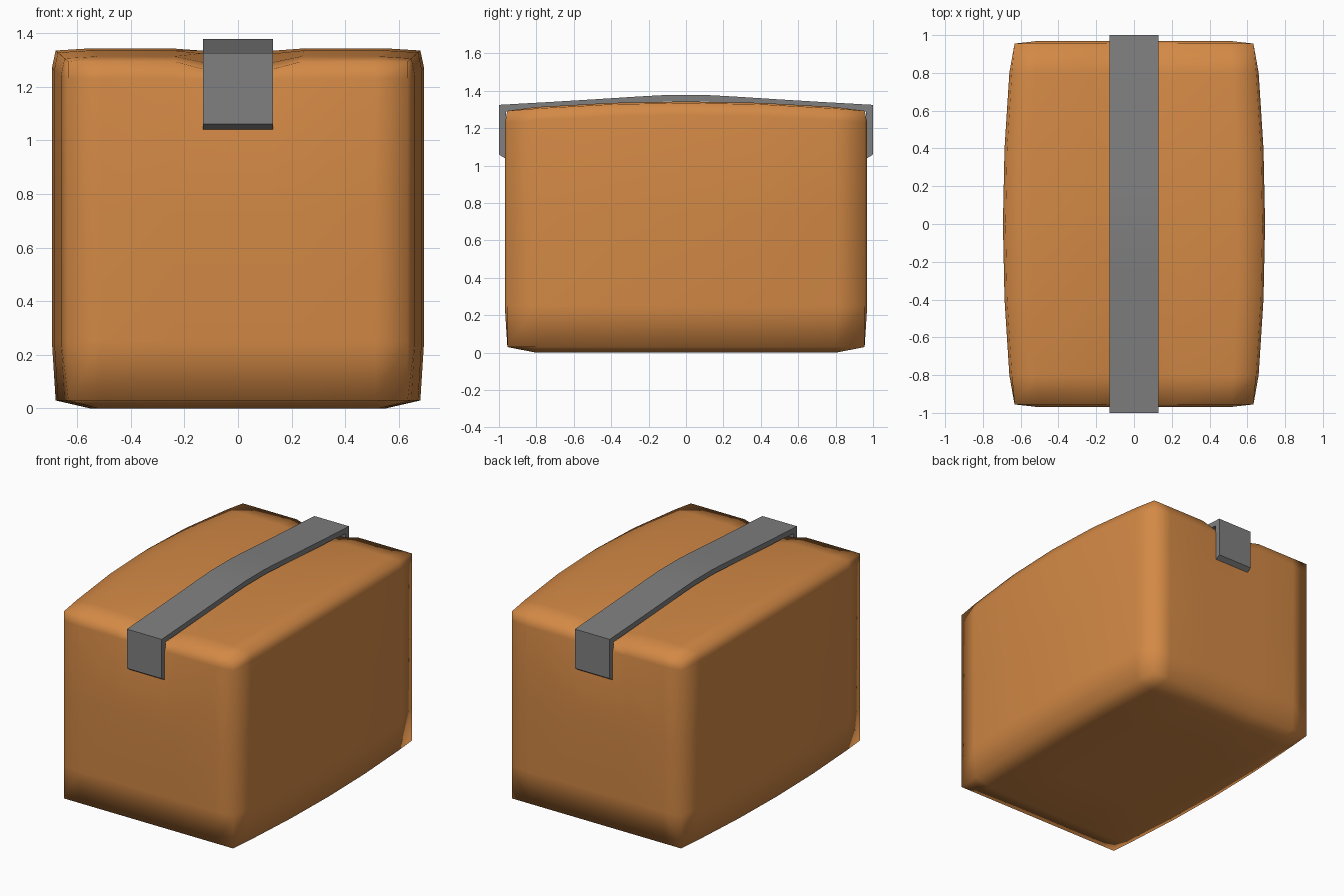
import bpy, bmesh

if "Cube" in bpy.data.objects:
    bpy.data.objects.remove(bpy.data.objects["Cube"])


def material(name, rgb):
    m = bpy.data.materials.new(name)
    m.diffuse_color = (*rgb, 1)
    m.use_nodes = True
    m.node_tree.nodes["Principled BSDF"].inputs["Base Color"].default_value = m.diffuse_color
    return m


def finish(bm, name, mat, angle=None):
    bmesh.ops.recalc_face_normals(bm, faces=bm.faces)
    me = bpy.data.meshes.new(name)
    bm.to_mesh(me)
    bm.free()
    me.materials.append(mat)
    ob = bpy.data.objects.new(name, me)
    bpy.context.collection.objects.link(ob)
    bpy.ops.object.select_all(action='DESELECT')
    ob.select_set(True)
    bpy.context.view_layer.objects.active = ob
    if angle:
        bpy.ops.object.shade_smooth_by_angle(angle=angle)
    else:
        bpy.ops.object.shade_smooth()
    return ob


cardboard = material("cardboard orange", (0.65, 0.25, 0.06))
grey = material("tape grey", (0.215, 0.215, 0.215))

# Box: surface of a lattice, with bulged sides, arched lid and a dip under the tape
XS = [-.68, -.55, -.25, -.14, .14, .25, .55, .68]
YS = [-.955, -.8, -.4, 0, .4, .8, .955]
ZS = [.03, .25, .75, 1.27, 1.335]
AXES = (XS, YS, ZS)
PUSH = ((-.014, .014), (-.014, .014), (-.03, .008))   # face swell at low / high end


def place(idx):
    p = [AXES[a][idx[a]] for a in range(3)]
    ends = [a for a in range(3) if idx[a] in (0, len(AXES[a]) - 1)]
    if len(ends) == 1:
        a = ends[0]
        p[a] += PUSH[a][idx[a] > 0]
    x, y, z = p
    t = (y / .955) ** 2
    if idx[2] == len(ZS) - 1 and abs(x) < .2:
        z -= .008 + .02 * min(t, 1)
    return x * (1 - .07 * t), y, z - .042 * t * max(0, (z - .25) / 1.085)


bm = bmesh.new()
verts = {}


def vert(idx):
    if idx not in verts:
        verts[idx] = bm.verts.new(place(idx))
    return verts[idx]


for a in range(3):
    b, c = (a + 1) % 3, (a + 2) % 3
    for side in (0, len(AXES[a]) - 1):
        for i in range(len(AXES[b]) - 1):
            for j in range(len(AXES[c]) - 1):
                quad = []
                for di, dj in ((0, 0), (1, 0), (1, 1), (0, 1)):
                    idx = [0, 0, 0]
                    idx[a], idx[b], idx[c] = side, i + di, j + dj
                    quad.append(vert(tuple(idx)))
                bm.faces.new(quad)
finish(bm, "box", cardboard)

# Tape: folded strip over the lid, outer and inner profile in the y-z plane
half_out = [(1, 1.06), (1, 1.325), (.75, 1.339), (.5, 1.354), (.25, 1.37), (.1, 1.378)]
half_in = [(.962, 1.035), (.962, 1.29), (.75, 1.304), (.5, 1.319), (.25, 1.335), (.1, 1.343)]


def mirrored(half):
    return half + [(-y, z) for y, z in reversed(half)]


bm = bmesh.new()
rings = [[bm.verts.new((x, y, z)) for x in (-.13, .13) for y, z in (o, i)]
         for o, i in zip(mirrored(half_out), mirrored(half_in))]
for r, s in zip(rings, rings[1:]):
    for p, q in ((0, 1), (1, 3), (3, 2), (2, 0)):
        bm.faces.new((r[p], r[q], s[q], s[p]))
for r in (rings[0], rings[-1]):
    bm.faces.new((r[0], r[1], r[3], r[2]))
finish(bm, "tape", grey, 0.6)
